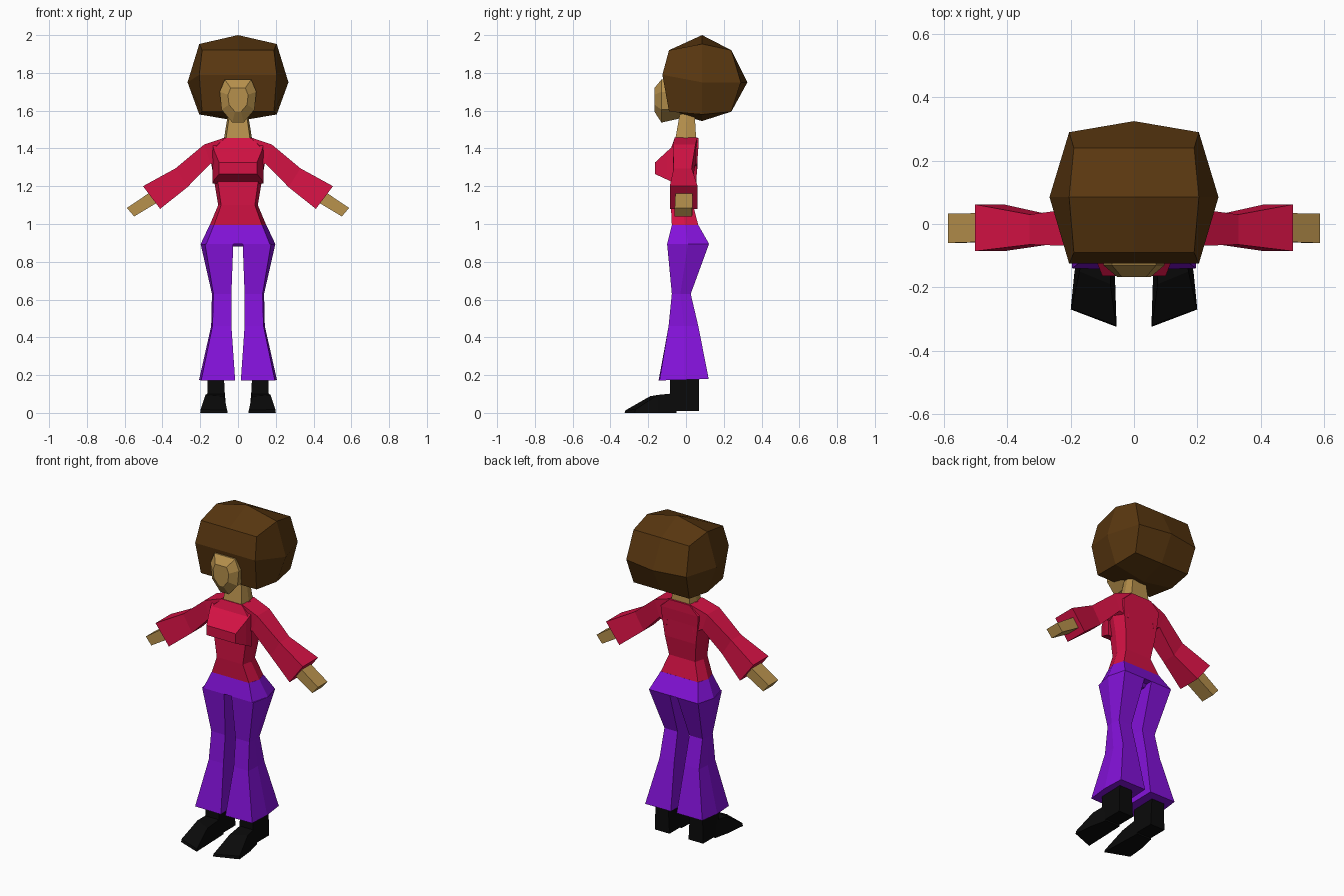
import bpy, bmesh
from itertools import product


def material(name, rgb):
    m = bpy.data.materials.new(name)
    m.diffuse_color = (*rgb, 1)
    return m


RED = material("red_cloth", (0.66, 0.006, 0.058))
PURPLE = material("purple_cloth", (0.23, 0.006, 0.70))
SKIN = material("skin", (0.47, 0.28, 0.072))
BROWN = material("brown_hair", (0.10, 0.038, 0.005))
BLACK = material("black_leather", (0.003, 0.003, 0.003))


def finish(name, bm, mat):
    bmesh.ops.recalc_face_normals(bm, faces=bm.faces[:])
    mesh = bpy.data.meshes.new(name)
    bm.to_mesh(mesh)
    bm.free()
    mesh.materials.append(mat)
    ob = bpy.data.objects.new(name, mesh)
    bpy.context.collection.objects.link(ob)
    return ob


def loft(name, rings, mat, side=1):
    """Skin a row of equal rings and cap both ends; side=-1 mirrors in x."""
    bm = bmesh.new()
    vs = [[bm.verts.new((x * side, y, z)) for x, y, z in r] for r in rings]
    n = len(vs[0])
    for a, b in zip(vs, vs[1:]):
        for i in range(n):
            j = (i + 1) % n
            bm.faces.new((a[i], a[j], b[j], b[i]))
    bm.faces.new(vs[0])
    bm.faces.new(vs[-1])
    return finish(name, bm, mat)


def rect(x0, x1, y0, y1, z):
    return [(x0, y0, z), (x1, y0, z), (x1, y1, z), (x0, y1, z)]


def hexa(w, y0, y1, z, f=0.85):
    m = (y0 + y1) / 2
    return [(-w, m, z), (-w * f, y0, z), (w * f, y0, z),
            (w, m, z), (w * f, y1, z), (-w * f, y1, z)]


def arm_ring(xt, zt, xb, zb, y0, y1):
    return [(xt, y0, zt), (xt, y1, zt), (xb, y1, zb), (xb, y0, zb)]


def xz_rect(w, y, z0, z1):
    return [(-w, y, z0), (w, y, z0), (w, y, z1), (-w, y, z1)]


# Faceted rounded hair: a 3x3x3 cage pulled in at edges and corners
bm = bmesh.new()
cage = {}
for i, j, k in product((-1, 0, 1), repeat=3):
    n = abs(i) + abs(j) + abs(k)
    if n == 0:
        continue
    x = i * (0, 0.267, 0.205, 0.19)[n]
    ry = 0.24 if n == 1 else 0.205 if k == 0 else 0.155
    y = 0.085 + j * ry
    if j < 0:
        y = -0.125 if k == 0 else -0.09
    hi, lo = ((2.0, 1.545) if n == 1 else
              (1.953, 1.58) if j == 0 else (1.92, 1.595))
    z = hi if k > 0 else lo if k < 0 else 1.75 + (0.04 if j < 0 else 0)
    cage[i, j, k] = bm.verts.new((x, y, z))
for axis, s in product(range(3), (-1, 1)):
    for a, b in product((-1, 0), repeat=2):
        quad = []
        for u, v in ((a, b), (a + 1, b), (a + 1, b + 1), (a, b + 1)):
            key = [u, v]
            key.insert(axis, s)
            quad.append(cage[tuple(key)])
        bm.faces.new(quad)
finish("hair", bm, BROWN)

# Head with bevelled face, and neck
half = [(0.07, 1.765), (0.097, 1.70), (0.087, 1.605), (0.03, 1.537)]
outline = half + [(-x, z) for x, z in reversed(half)]
loft("head", [[(x * 0.55, -0.167, 1.665 + (z - 1.665) * 0.55) for x, z in outline],
              [(x, -0.13, z) for x, z in outline],
              [(x, 0.04, max(z, 1.575)) for x, z in outline]], SKIN)
loft("neck", [hexa(0.078, -0.06, 0.055, 1.43), hexa(0.05, -0.03, 0.045, 1.60)], SKIN)

# Blouse body and bust
loft("blouse", [hexa(0.15, -0.075, 0.065, 0.993), hexa(0.105, -0.08, 0.038, 1.10),
                hexa(0.125, -0.08, 0.055, 1.22), hexa(0.143, -0.09, 0.06, 1.33),
                hexa(0.15, -0.08, 0.065, 1.40), hexa(0.08, -0.06, 0.065, 1.455)], RED)
loft("bust", [xz_rect(0.135, -0.06, 1.215, 1.42), xz_rect(0.125, -0.10, 1.235, 1.385),
              xz_rect(0.10, -0.165, 1.265, 1.325)], RED)

# Trouser top between waist and crotch
loft("trouser_waist", [hexa(0.197, -0.10, 0.122, 0.895), hexa(0.15, -0.075, 0.065, 0.995)],
     PURPLE)
loft("crotch", [rect(-0.04, 0.04, -0.05, 0.06, 0.88),
                rect(-0.06, 0.06, -0.08, 0.10, 0.91)], PURPLE)

for side, tag in ((1, "left"), (-1, "right")):
    # Flared sleeve and hand
    loft(tag + "_sleeve", [arm_ring(0.07, 1.457, 0.09, 1.29, -0.06, 0.06),
                           arm_ring(0.18, 1.42, 0.145, 1.32, -0.07, 0.05),
                           arm_ring(0.33, 1.295, 0.268, 1.195, -0.065, 0.03),
                           arm_ring(0.503, 1.20, 0.412, 1.08, -0.086, 0.062)], RED, side)
    loft(tag + "_hand", [arm_ring(0.44, 1.185, 0.40, 1.13, -0.055, 0.035),
                         arm_ring(0.588, 1.085, 0.55, 1.04, -0.06, 0.033)], SKIN, side)
    # Bell-bottom trouser leg
    loft(tag + "_trouser_leg", [[(0.025, -0.10, 0.895), (0.175, -0.10, 0.895),
                                 (0.198, 0.01, 0.895), (0.168, 0.122, 0.895),
                                 (0.025, 0.122, 0.895)],
                                [(0.035, -0.075, 0.63), (0.13, -0.075, 0.63),
                                 (0.138, -0.03, 0.63), (0.13, 0.025, 0.63),
                                 (0.04, 0.025, 0.63)],
                                [(0.035, -0.092, 0.46), (0.135, -0.092, 0.46),
                                 (0.142, -0.01, 0.46), (0.135, 0.065, 0.46),
                                 (0.035, 0.065, 0.46)],
                                [(0.015, -0.145, 0.172), (0.195, -0.14, 0.172),
                                 (0.206, -0.01, 0.175), (0.195, 0.12, 0.18),
                                 (0.02, 0.12, 0.18)]], PURPLE, side)
    # Boot shaft and splayed pointed foot
    loft(tag + "_boot_shaft", [rect(0.065, 0.165, -0.085, 0.068, 0.01),
                               rect(0.075, 0.16, -0.085, 0.068, 0.20)], BLACK, side)
    loft(tag + "_boot_foot", [
        [(0.065, -0.05, 0), (0.165, -0.05, 0), (0.16, -0.05, 0.105), (0.07, -0.05, 0.105)],
        [(0.06, -0.17, 0), (0.188, -0.15, 0), (0.172, -0.15, 0.095), (0.075, -0.19, 0.088)],
        [(0.055, -0.325, 0), (0.20, -0.27, 0), (0.198, -0.268, 0.018),
         (0.057, -0.32, 0.014)]], BLACK, side)
